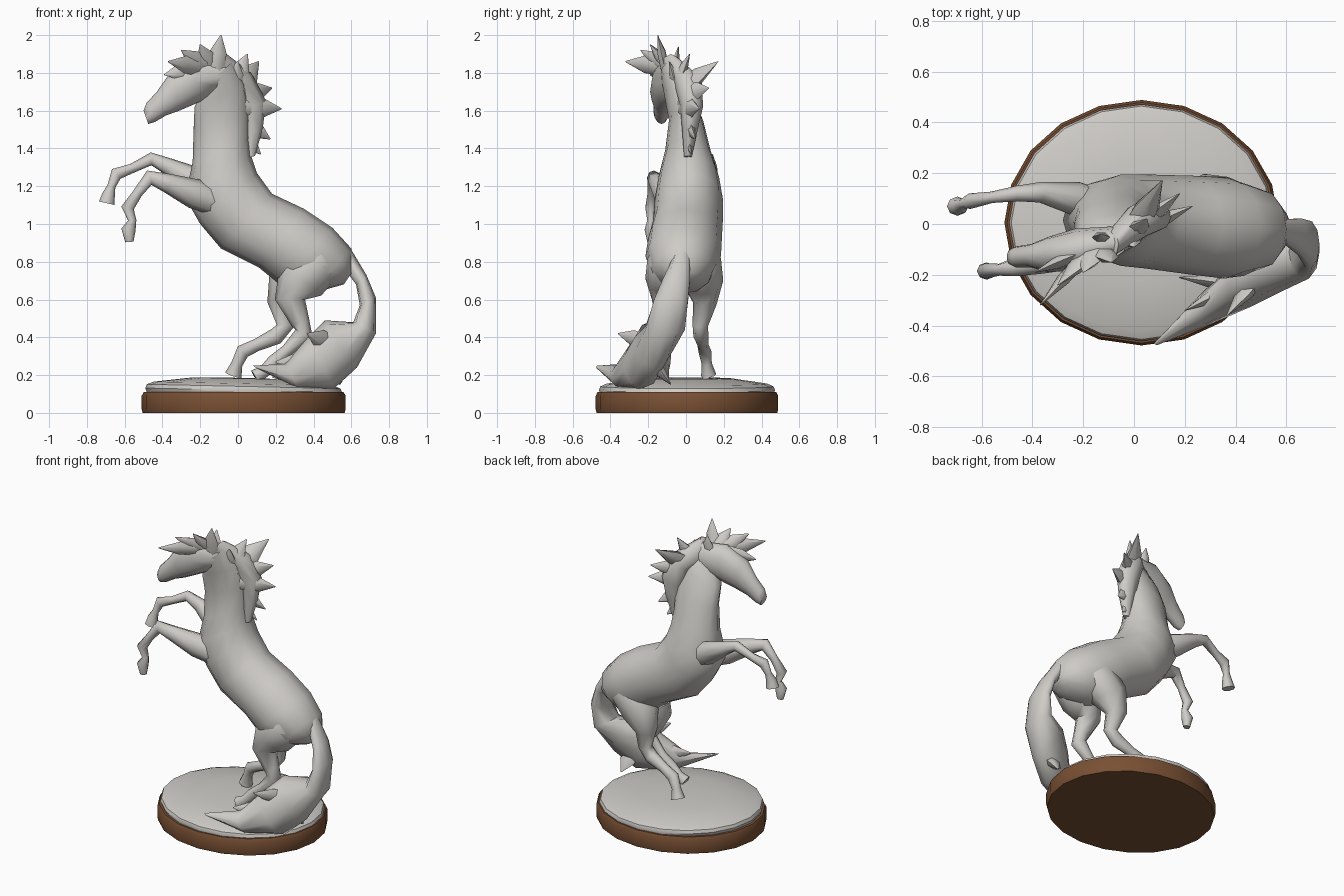
import bpy, bmesh, math
from mathutils import Vector

def material(name, rgb):
    m = bpy.data.materials.new(name)
    m.diffuse_color = (*rgb, 1)
    return m

STONE = material("pale grey", (0.62, 0.60, 0.57))
WOOD = material("brown wood", (0.19, 0.08, 0.034))
Y = Vector((0, 1, 0))

def skin(name, rings, mat, angle=60):
    """Join equal-length rings of points into one closed smooth object."""
    bm = bmesh.new()
    loops = [[bm.verts.new(p) for p in r] for r in rings]
    n = len(loops[0])
    for a, b in zip(loops, loops[1:]):
        for i in range(n):
            j = (i + 1) % n
            bm.faces.new((a[i], a[j], b[j], b[i]))
    bm.faces.new(loops[0])
    bm.faces.new(loops[-1])
    bmesh.ops.recalc_face_normals(bm, faces=bm.faces)
    me = bpy.data.meshes.new(name)
    bm.to_mesh(me)
    bm.free()
    me.materials.append(mat)
    ob = bpy.data.objects.new(name, me)
    bpy.context.collection.objects.link(ob)
    bpy.ops.object.select_all(action='DESELECT')
    ob.select_set(True)
    bpy.context.view_layer.objects.active = ob
    bpy.ops.object.shade_smooth_by_angle(angle=math.radians(angle))
    return ob

def ring(c, u, v, n):
    return [c + u * math.cos(2 * math.pi * i / n) + v * math.sin(2 * math.pi * i / n)
            for i in range(n)]

def profile(name, sections, n=12):
    """Sections: two side-outline points (x, z, x, z), centre y, half width."""
    rings = []
    for ax, az, bx, bz, y, w in sections:
        a, b = Vector((ax, y, az)), Vector((bx, y, bz))
        rings.append(ring((a + b) / 2, (b - a) / 2, Y * w, n))
    return skin(name, rings, STONE)

def limb(name, pts, n=8, flat=0.9, angle=60):
    """Tube through points (x, y, z, radius)."""
    P = [Vector(p[:3]) for p in pts]
    rings = []
    for i, p in enumerate(P):
        t = (P[min(i + 1, len(P) - 1)] - P[max(i - 1, 0)]).normalized()
        u = t.cross(Y).normalized()
        v = t.cross(u)
        r = pts[i][3]
        rings.append(ring(p, u * r, v * r * flat, n))
    return skin(name, rings, STONE, angle)

def spike(name, base, tip, r, flat=0.55):
    a, b = Vector(base), Vector(tip)
    m = a.lerp(b, 0.5)
    limb(name, [(*a, r * 0.8), (*m, r * 0.75), (*b, 0.003)], 6, flat, 60)

def disc(name, levels, mat, n, lift=0.0):
    """Oval stand: levels of (scale, z)."""
    rings = []
    for s, z in levels:
        rings.append([Vector((0.03 + 0.54 * s * math.cos(2 * math.pi * i / n),
                              0.005 + 0.483 * s * math.sin(2 * math.pi * i / n),
                              z - lift * s * math.cos(2 * math.pi * i / n)))
                      for i in range(n)])
    skin(name, rings, mat, 40)

# Stand
disc("wooden_plinth", [(0.99, 0), (1, 0.02), (1, 0.09), (0.98, 0.11)], WOOD, 20)
disc("ground", [(0.95, 0.10), (0.965, 0.12), (0.95, 0.14), (0.88, 0.155),
                (0.5, 0.182), (0.1, 0.185)], STONE, 20, 0.012)

# Trunk and neck
profile("body", [
    (0.56, 0.68, 0.615, 0.76, -0.02, 0.07),
    (0.38, 0.63, 0.60, 0.87, -0.02, 0.16),
    (0.22, 0.68, 0.50, 0.98, -0.015, 0.20),
    (0.11, 0.77, 0.35, 1.08, -0.005, 0.195),
    (-0.09, 0.87, 0.18, 1.16, 0.01, 0.185),
    (-0.20, 1.00, 0.10, 1.27, 0.015, 0.18),
    (-0.28, 1.14, 0.07, 1.36, 0.015, 0.16),
    (-0.24, 1.33, 0.06, 1.45, 0.01, 0.12),
    (-0.235, 1.50, 0.06, 1.60, 0.0, 0.09),
    (-0.23, 1.62, 0.04, 1.74, -0.04, 0.075),
    (-0.18, 1.72, -0.03, 1.86, -0.08, 0.055)])

# Head, turned slightly to one side
profile("head", [
    (-0.13, 1.68, -0.05, 1.87, -0.07, 0.06),
    (-0.24, 1.63, -0.22, 1.88, -0.10, 0.082),
    (-0.31, 1.60, -0.36, 1.80, -0.12, 0.07),
    (-0.38, 1.575, -0.43, 1.70, -0.125, 0.046),
    (-0.44, 1.54, -0.485, 1.64, -0.13, 0.042),
    (-0.475, 1.53, -0.50, 1.60, -0.13, 0.03)])

# Front legs
limb("front_leg_far", [
    (-0.10, 0.06, 1.15, 0.07), (-0.23, 0.10, 1.23, 0.075), (-0.37, 0.125, 1.305, 0.045),
    (-0.46, 0.12, 1.345, 0.034), (-0.56, 0.105, 1.295, 0.025), (-0.645, 0.09, 1.265, 0.034),
    (-0.67, 0.08, 1.20, 0.022), (-0.685, 0.07, 1.155, 0.034), (-0.695, 0.07, 1.11, 0.042)])
limb("front_leg_near", [
    (-0.08, -0.06, 1.10, 0.07), (-0.23, -0.105, 1.16, 0.08), (-0.37, -0.15, 1.215, 0.052),
    (-0.47, -0.17, 1.245, 0.04), (-0.53, -0.18, 1.165, 0.026), (-0.585, -0.185, 1.085, 0.034),
    (-0.56, -0.185, 1.02, 0.022), (-0.58, -0.185, 0.97, 0.038), (-0.575, -0.185, 0.905, 0.022)])

# Hind legs
limb("hind_leg_far", [
    (0.40, 0.05, 0.88, 0.10), (0.36, 0.07, 0.80, 0.13), (0.27, 0.09, 0.69, 0.12),
    (0.225, 0.10, 0.58, 0.07),
    (0.25, 0.075, 0.46, 0.045), (0.20, 0.08, 0.405, 0.045), (0.10, 0.09, 0.36, 0.033),
    (0.025, 0.10, 0.325, 0.038), (-0.005, 0.11, 0.26, 0.03), (-0.025, 0.12, 0.20, 0.045)])
limb("hind_leg_near", [
    (0.45, -0.06, 0.88, 0.10), (0.42, -0.08, 0.80, 0.14), (0.33, -0.095, 0.70, 0.135),
    (0.275, -0.11, 0.60, 0.08),
    (0.33, -0.11, 0.48, 0.05), (0.35, -0.11, 0.42, 0.05), (0.26, -0.11, 0.33, 0.033),
    (0.19, -0.115, 0.27, 0.038), (0.14, -0.12, 0.22, 0.032), (0.09, -0.125, 0.19, 0.04)])

# Tail sweeping down and around the stand
profile("tail", [
    (0.55, 0.78, 0.59, 0.88, -0.02, 0.04),
    (0.625, 0.68, 0.68, 0.73, -0.05, 0.075),
    (0.645, 0.57, 0.73, 0.61, -0.08, 0.095),
    (0.61, 0.48, 0.73, 0.42, -0.11, 0.11),
    (0.46, 0.49, 0.63, 0.24, -0.17, 0.105),
    (0.37, 0.40, 0.51, 0.13, -0.23, 0.10),
    (0.25, 0.26, 0.32, 0.13, -0.33, 0.07),
    (0.08, 0.25, 0.10, 0.235, -0.47, 0.006)], 10)
for base, tip in [((0.50, -0.19, 0.36), (0.365, -0.36, 0.42)),
                  ((0.42, -0.24, 0.22), (0.18, -0.21, 0.19)),
                  ((0.52, -0.18, 0.27), (0.54, -0.08, 0.15)),
                  ((0.40, -0.24, 0.26), (0.20, -0.34, 0.27))]:
    spike("tail_lock", base, tip, 0.07)

# Mane: a crest with pointed locks
profile("mane_crest", [
    (-0.12, 1.78, -0.06, 1.90, -0.08, 0.05),
    (-0.04, 1.71, 0.07, 1.80, 0.01, 0.075),
    (0.0, 1.59, 0.15, 1.65, 0.03, 0.06),
    (0.02, 1.48, 0.13, 1.50, 0.02, 0.04),
    (0.04, 1.35, 0.09, 1.36, 0.01, 0.02)], 8)
for base, tip, r in [((-0.02, -0.05, 1.74), (0.05, 0.02, 1.90), 0.065),
                     ((-0.01, -0.04, 1.71), (0.11, 0.17, 1.86), 0.085),
                     ((0.01, -0.02, 1.68), (0.18, 0.12, 1.72), 0.075),
                     ((0.02, -0.02, 1.62), (0.23, 0.07, 1.61), 0.075),
                     ((0.03, 0.0, 1.54), (0.17, 0.05, 1.45), 0.06),
                     ((0.03, 0.0, 1.46), (0.12, 0.03, 1.37), 0.045),
                     ((-0.03, -0.05, 1.74), (0.0, -0.09, 1.86), 0.06)]:
    spike("mane_lock", base, tip, r)

# Forelock and ears
for base, tip in [((-0.15, -0.10, 1.83), (-0.20, -0.19, 1.95)),
                  ((-0.17, -0.11, 1.83), (-0.30, -0.24, 1.92)),
                  ((-0.19, -0.12, 1.83), (-0.37, -0.32, 1.86)),
                  ((-0.22, -0.12, 1.82), (-0.39, -0.19, 1.79))]:
    spike("forelock", base, tip, 0.062)
spike("ear_near", (-0.12, -0.11, 1.82), (-0.09, -0.15, 2.0), 0.06)
spike("ear_far", (-0.13, -0.06, 1.82), (-0.13, -0.04, 1.94), 0.045)
